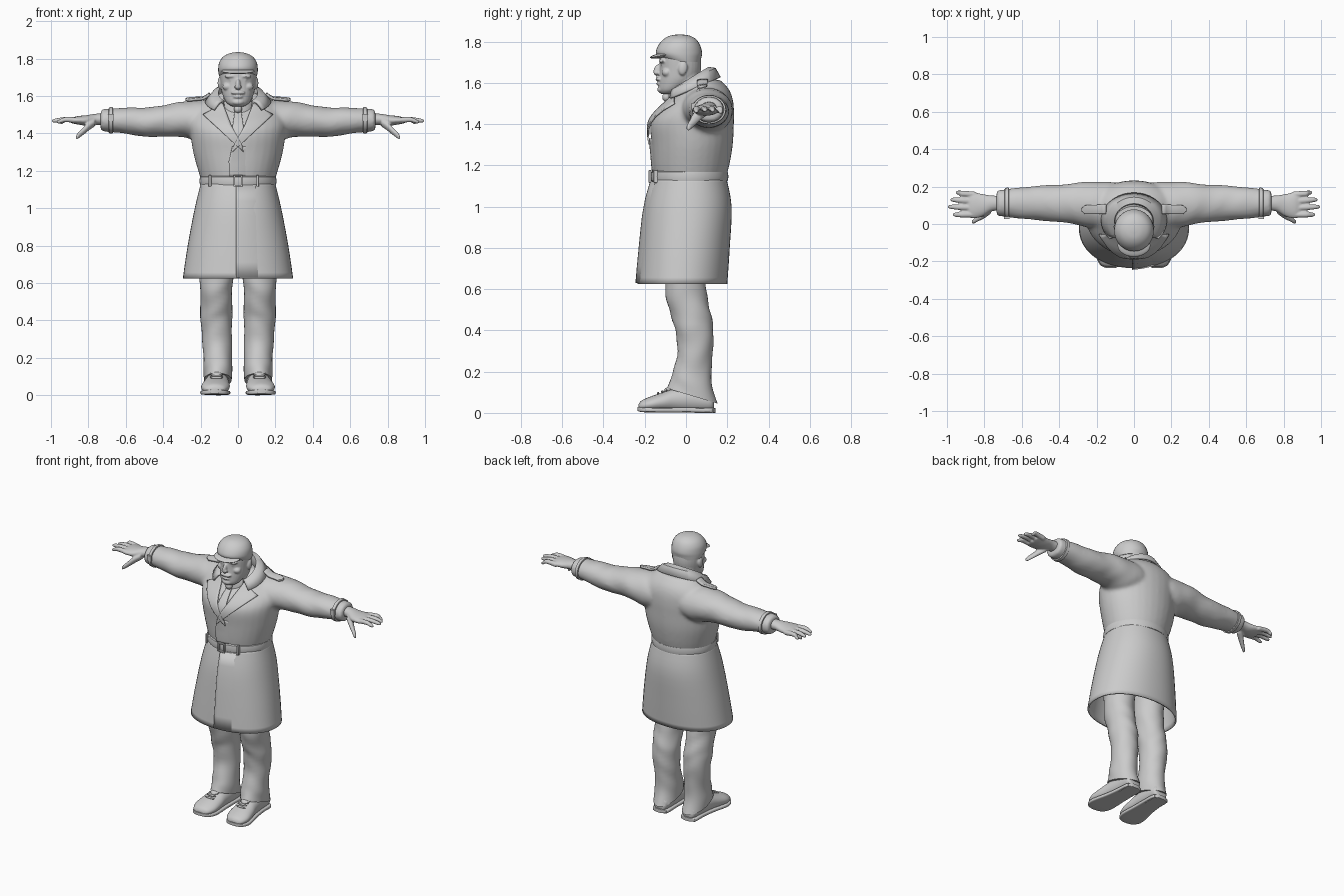
import bpy, bmesh, math
from mathutils import Vector, Matrix, Euler
from mathutils.bvhtree import BVHTree

if "Cube" in bpy.data.objects:
    bpy.data.objects.remove(bpy.data.objects["Cube"], do_unlink=True)

grey = bpy.data.materials.new("plain_grey")
grey.use_nodes = True
grey.diffuse_color = (0.6, 0.6, 0.6, 1)
grey.node_tree.nodes["Principled BSDF"].inputs["Base Color"].default_value = (0.6, 0.6, 0.6, 1)


def resample(rings, steps):
    """Smooth the ring list with a spline through its values."""
    out = []
    last = len(rings) - 1
    for i in range(last):
        a, b, c, d = (rings[max(0, min(last, i + k))] for k in (-1, 0, 1, 2))
        for s in range(steps):
            t = s / steps
            out.append([q + t / 2 * (r - p + t * (2*p - 5*q + 4*r - w + t * (3*(q - r) + w - p)))
                        for p, q, r, w in zip(a, b, c, d)])
    return out + [list(rings[-1])]


def sweep(bm, axis, rings, steps=4, sides=32, power=2.0, cap=True, fold=0.0, flip=1):
    """Loft rings of (position, centre u, centre v, radius u, radius v) along an axis."""
    loops = []
    for t, cu, cv, ru, rv in resample(rings, steps):
        loop = []
        for k in range(sides):
            a = math.tau * k / sides
            c, s = math.cos(a), math.sin(a)
            g = 1 + fold * math.sin(45 * t + 2 * math.sin(a * 2 + 7 * t))
            u = cu + ru * g * math.copysign(abs(c) ** (2 / power), c)
            v = cv + rv * g * math.copysign(abs(s) ** (2 / power), s)
            x, y, z = {"x": (t, u, v), "y": (u, t, v), "z": (u, v, t)}[axis]
            loop.append(bm.verts.new((x * flip, y, z)))
        loops.append(loop)
    for lo, hi in zip(loops, loops[1:]):
        for k in range(sides):
            n = (k + 1) % sides
            bm.faces.new((lo[k], lo[n], hi[n], hi[k]))
    if cap:
        bm.faces.new(loops[0])
        bm.faces.new(loops[-1])


def ball(bm, centre, size, tilt=0.0):
    m = Matrix.LocRotScale(Vector(centre), Euler((tilt, 0, 0)), Vector(size))
    bmesh.ops.create_uvsphere(bm, u_segments=20, v_segments=12, radius=1, matrix=m)


def box(bm, centre, size):
    m = Matrix.LocRotScale(Vector(centre), None, Vector(size))
    bmesh.ops.create_cube(bm, size=1, matrix=m)


def finish(bm, name, mirror=False, voxel=0, smooth=0, thick=0, bevel=0):
    bmesh.ops.recalc_face_normals(bm, faces=bm.faces[:])
    mesh = bpy.data.meshes.new(name)
    bm.to_mesh(mesh)
    bm.free()
    mesh.materials.append(grey)
    ob = bpy.data.objects.new(name, mesh)
    bpy.context.collection.objects.link(ob)
    bpy.ops.object.select_all(action="DESELECT")
    ob.select_set(True)
    bpy.context.view_layer.objects.active = ob
    bpy.ops.object.shade_smooth_by_angle(angle=math.radians(40))
    if voxel:
        r = ob.modifiers.new("blend", "REMESH")
        r.mode, r.voxel_size, r.use_smooth_shade = "VOXEL", voxel, True
    if smooth:
        s = ob.modifiers.new("soften", "SMOOTH")
        s.factor, s.iterations = 0.5, smooth
    if thick:
        t = ob.modifiers.new("cloth", "SOLIDIFY")
        t.thickness, t.offset = thick, 0
    if bevel:
        ob.modifiers.new("round", "BEVEL").width = bevel
    if mirror:
        ob.modifiers.new("other_side", "MIRROR")
    return ob


def surface(ob):
    bpy.context.view_layer.update()
    return BVHTree.FromObject(ob, bpy.context.evaluated_depsgraph_get())


def drape(name, tree, edge_a, edge_b, lift=(0.01, 0.01), top=False, mirror=False, thick=0.008):
    """Lay a cloth strip between two edges onto a surface, from the front or the top."""
    bm = bmesh.new()
    rows, across, per = [], 8, 6
    for i in range((len(edge_a) - 1) * per + 1):
        k = min(i // per, len(edge_a) - 2)
        f = i / per - k
        a = Vector(edge_a[k]).lerp(Vector(edge_a[k + 1]), f)
        b = Vector(edge_b[k]).lerp(Vector(edge_b[k + 1]), f)
        row = []
        for j in range(across + 1):
            p, q = a.lerp(b, j / across)
            start = Vector((p, q, 3)) if top else Vector((p, -1, q))
            way = Vector((0, 0, -1)) if top else Vector((0, 1, 0))
            hit = tree.ray_cast(start, way)[0] or tree.find_nearest(start)[0]
            off = lift[0] + (lift[1] - lift[0]) * j / across
            row.append(bm.verts.new(hit - way * off))
        rows.append(row)
    for r, n in zip(rows, rows[1:]):
        for j in range(across):
            bm.faces.new((r[j], r[j + 1], n[j + 1], n[j]))
    return finish(bm, name, mirror, thick=thick)


# Coat body and sleeves, blended into one surface
bm = bmesh.new()
sweep(bm, "z", [(1.13, 0, .02, .19, .17), (1.2, 0, .025, .213, .185), (1.3, 0, .03, .24, .197),
                (1.4, 0, .03, .255, .202), (1.46, 0, .047, .26, .186), (1.52, 0, .075, .24, .152),
                (1.57, 0, .085, .19, .122), (1.615, 0, .085, .13, .08)])
for side in (1, -1):
    sweep(bm, "x", [(.08, .09, 1.46, .13, .11), (.2, .1, 1.465, .128, .11), (.3, .108, 1.475, .113, .095),
                    (.4, .11, 1.466, .1, .084), (.5, .112, 1.46, .094, .078), (.6, .112, 1.468, .084, .07),
                    (.7, .112, 1.47, .073, .061), (.735, .112, 1.47, .07, .058)], fold=.015, flip=side)
coat = finish(bm, "coat_body", voxel=.011, smooth=6)

# Coat skirt, hollow with an open hem
bm = bmesh.new()
sweep(bm, "z", [(1.14, 0, .018, .192, .172), (1.0, 0, .012, .226, .204), (.8, 0, -.004, .264, .211),
                (.625, 0, -.018, .29, .213)], sides=48, power=2.15, cap=False)
skirt = finish(bm, "coat_skirt", thick=.01)

# Front overlap, lapels, tie and shoulder straps
body, lower = surface(coat), surface(skirt)
drape("skirt_overlap", lower, [(-.01, 1.12), (-.01, .63)], [(.12, 1.12), (.14, .63)], (.007, -.006), thick=.006)
drape("chest_overlap", body, [(-.03, 1.33), (-.05, 1.25), (-.045, 1.17)],
      [(.05, 1.33), (.05, 1.25), (.05, 1.17)], (.01, -.006))
drape("lapel", body, [(.085, 1.57), (.035, 1.44), (-.025, 1.33)],
      [(.13, 1.53), (.187, 1.5), (-.03, 1.3)], (.014, .014), mirror=True)
drape("tie", body, [(-.015, 1.53), (-.03, 1.43), (-.01, 1.35)],
      [(.015, 1.53), (.03, 1.43), (.01, 1.35)], (.01, .01))
drape("shoulder_strap", body, [(.15, .105), (.26, .1), (.28, .085)],
      [(.15, .055), (.26, .055), (.28, .07)], (.014, .014), top=True, mirror=True, thick=.014)

# Turned-up collar around the neck
bm = bmesh.new()
rows = []
for k in range(29):
    a = math.radians(-132 + 264 * k / 28)
    s, c, drop = math.sin(a), math.cos(a), (1 - math.cos(a)) / 1.67
    rows.append([bm.verts.new(p) for p in (
        (.1 * s, .01 + .085 * c, 1.59 - .06 * drop), (.108 * s, .012 + .1 * c, 1.672 - .1 * drop),
        (.135 * s, .015 + .125 * c, 1.667 - .105 * drop), (.172 * s, .02 + .143 * c, 1.625 - .1 * drop))])
for r, n in zip(rows, rows[1:]):
    for j in range(3):
        bm.faces.new((r[j], r[j + 1], n[j + 1], n[j]))
finish(bm, "collar", thick=.012)

# Belt with buckle and loops
bm = bmesh.new()
sweep(bm, "z", [(1.118, 0, .018, .19, .172), (1.124, 0, .018, .203, .184), (1.145, 0, .018, .207, .188),
                (1.168, 0, .018, .203, .184), (1.174, 0, .018, .19, .172)], steps=1, sides=48)
finish(bm, "belt")
bm = bmesh.new()
for off in (-.02, .02):
    box(bm, (off, -.174, 1.146), (.01, .014, .062))
    box(bm, (0, -.174, 1.146 + off * 1.3), (.05, .014, .01))
box(bm, (.105, -.147, 1.146), (.014, .02, .062))
box(bm, (-.15, -.11, 1.146), (.014, .02, .062))
finish(bm, "buckle_and_loops", bevel=.002)

# Cuff straps
bm = bmesh.new()
sweep(bm, "x", [(.668, .112, 1.47, .07, .06), (.67, .112, 1.47, .083, .071),
                (.69, .112, 1.47, .081, .069), (.692, .112, 1.47, .07, .06)], steps=1)
box(bm, (.68, .034, 1.485), (.03, .014, .035))
finish(bm, "cuff_strap", mirror=True)

# Hands: palm, four fingers and thumb
bm = bmesh.new()
sweep(bm, "x", [(.7, .112, 1.475, .04, .034), (.76, .11, 1.475, .042, .03), (.81, .1, 1.469, .06, .028),
                (.86, .1, 1.47, .07, .022), (.89, .102, 1.468, .064, .014)])
for y, tip, end_y, z in ((.158, .955, .168, 1.457), (.122, .982, .13, 1.464),
                         (.086, .995, .092, 1.465), (.05, .97, .05, 1.46)):
    sweep(bm, "x", [(.85, y, 1.468, .016, .016), (.92, (y + end_y) / 2, 1.474, .0155, .014),
                    (tip - .015, end_y, z + .003, .012, .011), (tip, end_y, z, .005, .005)], sides=12)
sweep(bm, "x", [(.765, .085, 1.46, .03, .022), (.8, .055, 1.437, .025, .024), (.835, .03, 1.405, .017, .02),
                (.858, .014, 1.385, .013, .016), (.867, .01, 1.376, .006, .008)], sides=12)
finish(bm, "hand", mirror=True, voxel=.0055, smooth=2)

# Head with face features
bm = bmesh.new()
sweep(bm, "z", [(1.545, 0, -.085, .035, .035), (1.565, 0, -.072, .062, .06), (1.61, 0, -.04, .084, .092),
                (1.66, 0, -.028, .093, .1), (1.72, 0, -.028, .097, .1), (1.76, 0, -.03, .09, .09)])
sweep(bm, "z", [(1.48, 0, .01, .085, .07), (1.56, 0, .0, .078, .065), (1.66, 0, .0, .08, .07)])
ball(bm, (0, -.137, 1.662), (.013, .02, .03), -.35)
ball(bm, (0, -.143, 1.648), (.02, .014, .011))
ball(bm, (0, -.132, 1.618), (.04, .016, .011))
ball(bm, (0, -.13, 1.595), (.026, .015, .008))
ball(bm, (0, -.116, 1.567), (.034, .024, .018))
for side in (1, -1):
    ball(bm, (.038 * side, -.113, 1.705), (.034, .018, .01))
    ball(bm, (.036 * side, -.114, 1.686), (.014, .008, .007))
    ball(bm, (.055 * side, -.092, 1.65), (.028, .025, .022))
    ball(bm, (.096 * side, -.015, 1.67), (.013, .022, .034), -.15)
finish(bm, "head", voxel=.005, smooth=2)

# Flat cap with visor
bm = bmesh.new()
sweep(bm, "z", [(1.7, 0, -.01, .098, .08), (1.72, 0, -.024, .104, .098), (1.745, 0, -.034, .106, .112),
                (1.78, 0, -.033, .1, .102), (1.81, 0, -.03, .079, .08), (1.828, 0, -.03, .045, .048),
                (1.834, 0, -.03, .012, .012)])
ball(bm, (0, -.115, 1.733), (.088, .061, .012), .18)
finish(bm, "flat_cap")

# Shirt collar and tie knot
bm = bmesh.new()
sweep(bm, "z", [(1.5, 0, -.01, .092, .078), (1.545, 0, -.005, .088, .078), (1.57, 0, .0, .084, .074)])
ball(bm, (0, -.095, 1.53), (.022, .02, .022))
finish(bm, "shirt_collar")

# Trousers, with the hem dipping toward the heel
bm = bmesh.new()
sweep(bm, "z", [(.085, .108, .03, .076, .122), (.14, .108, .025, .076, .105), (.2, .108, .03, .077, .092),
                (.3, .112, .045, .079, .086), (.4, .116, .04, .085, .092), (.46, .116, .028, .084, .097),
                (.55, .117, .005, .086, .1), (.64, .115, -.003, .09, .1), (.8, .11, 0, .1, .11)], fold=.022)
for v in bm.verts:
    if v.co.z < .2:
        v.co.z -= (v.co.y - .02) * .3 * (.2 - v.co.z) / .115
finish(bm, "trouser_leg", mirror=True)

# Shoes: rounded upper, flat sole, heel and laces
bm = bmesh.new()
sweep(bm, "y", [(.135, .105, .045, .025, .03), (.12, .105, .055, .05, .05), (.04, .106, .065, .058, .065),
                (-.05, .112, .062, .064, .06), (-.11, .117, .052, .073, .048), (-.17, .122, .042, .075, .038),
                (-.215, .124, .034, .055, .026), (-.23, .125, .028, .025, .014)])
for v in bm.verts:
    v.co.z = max(v.co.z, .012)
finish(bm, "shoe_upper", mirror=True)
bm = bmesh.new()
sweep(bm, "y", [(.142, .105, .012, .025, .012), (.12, .105, .012, .056, .012), (.04, .106, .014, .06, .012),
                (-.05, .112, .014, .067, .012), (-.16, .122, .014, .08, .012), (-.215, .124, .016, .06, .012),
                (-.236, .125, .02, .024, .01)], power=5)
box(bm, (.105, .085, .01), (.1, .09, .02))
finish(bm, "shoe_sole", mirror=True)
bm = bmesh.new()
for k in range(4):
    ball(bm, (.115, -.075 - .02 * k, .118 - .008 * k), (.034, .006, .007))
ball(bm, (.113, -.075, .115), (.028, .035, .014), .3)
finish(bm, "shoe_laces", mirror=True)
